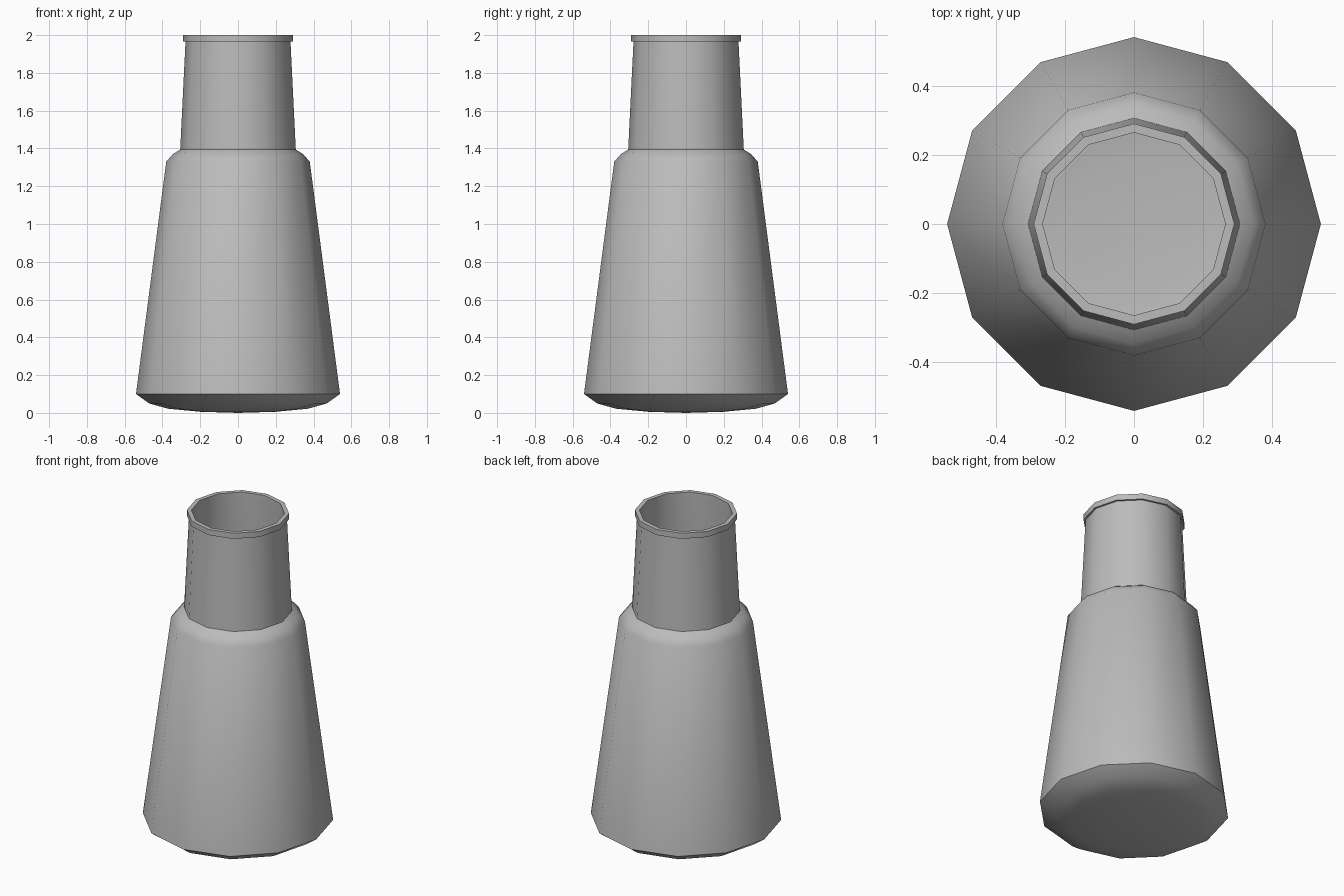
import bpy
import math

SIDES = 12

cube = bpy.data.objects.get("Cube")
if cube:
    bpy.data.objects.remove(cube, do_unlink=True)

grey = bpy.data.materials.new("plain_grey")
grey.use_nodes = True
colour = (0.5, 0.5, 0.5, 1)
grey.diffuse_color = colour
grey.node_tree.nodes["Principled BSDF"].inputs["Base Color"].default_value = colour


def lathe(name, profile):
    """Spin (radius, height) points round z; a zero radius closes the end."""
    verts, rings, faces = [], [], []
    for r, z in profile:
        start, count = len(verts), SIDES if r else 1
        for i in range(count):
            a = math.tau * i / SIDES
            verts.append((r * math.cos(a), r * math.sin(a), z))
        rings.append([start + i % count for i in range(SIDES)])
    for low, high in zip(rings, rings[1:]):
        for i in range(SIDES):
            j = (i + 1) % SIDES
            loop = (low[i], low[j], high[j], high[i])
            faces.append(tuple(dict.fromkeys(loop)))
    mesh = bpy.data.meshes.new(name)
    mesh.from_pydata(verts, [], faces)
    mesh.materials.append(grey)
    obj = bpy.data.objects.new(name, mesh)
    bpy.context.collection.objects.link(obj)
    bpy.ops.object.select_all(action="DESELECT")
    obj.select_set(True)
    bpy.context.view_layer.objects.active = obj
    bpy.ops.object.shade_smooth_by_angle(angle=math.radians(40))
    return obj


# Rounded base, tapering body, soft shoulder, neck and lip
outside = [(0, 0), (0.2, 0.006), (0.37, 0.022), (0.47, 0.05), (0.54, 0.10),
           (0.38, 1.33), (0.345, 1.37), (0.306, 1.394),
           (0.278, 1.965), (0.29, 1.965), (0.29, 2.0)]
# Thin-walled hollow, from the mouth down to the floor
inside = [(0.264, 2.0), (0.264, 1.965), (0.296, 1.385), (0.335, 1.36),
          (0.37, 1.325), (0.528, 0.105), (0.465, 0.06), (0.37, 0.032),
          (0.2, 0.016), (0, 0.01)]
lathe("flask", outside + inside)
